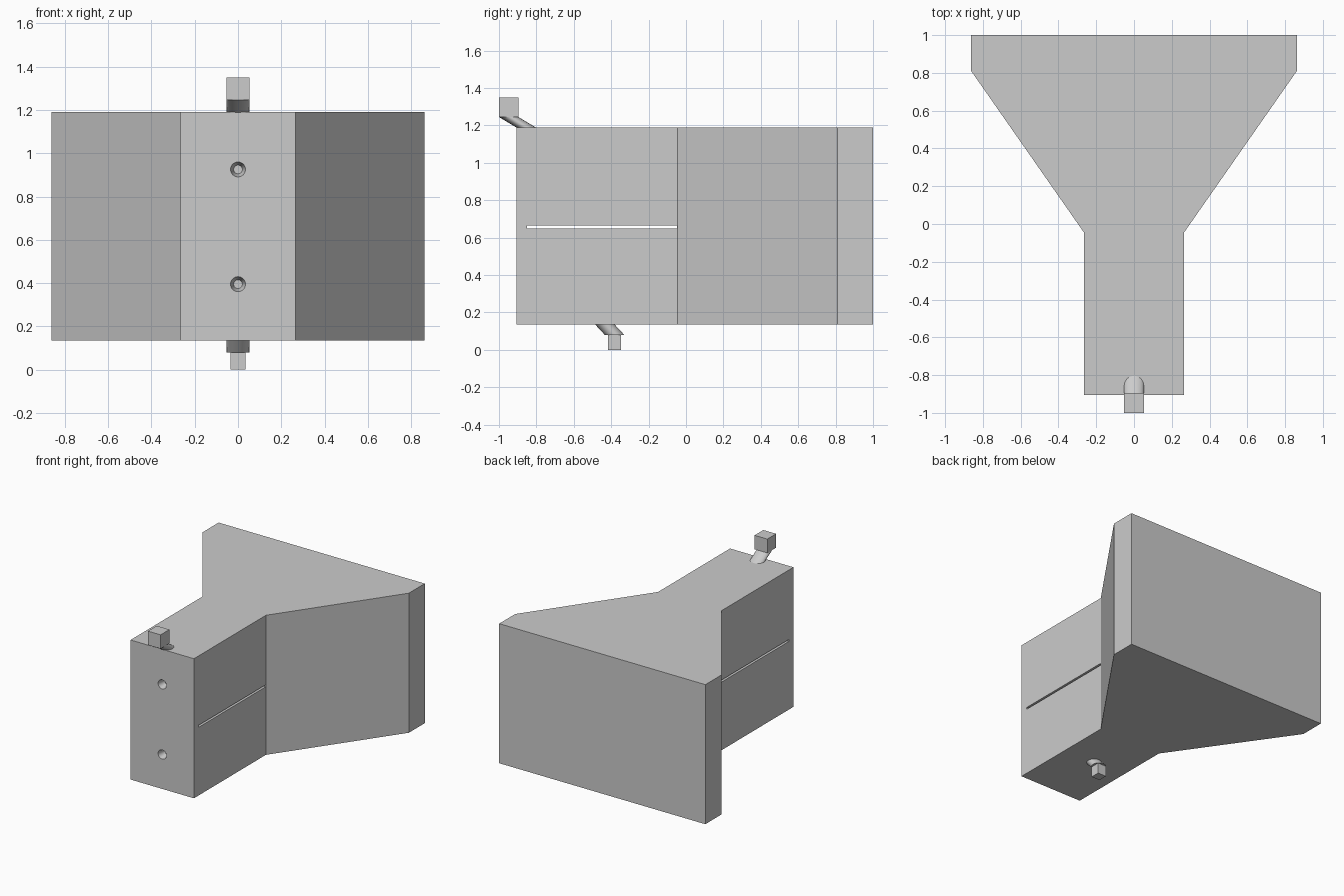
import bpy, bmesh, math
from mathutils import Matrix, Vector

if "Cube" in bpy.data.objects:
    bpy.data.objects.remove(bpy.data.objects["Cube"])

grey = bpy.data.materials.new("plain grey")
grey.use_nodes = True
grey.diffuse_color = (0.6, 0.6, 0.6, 1)
grey.node_tree.nodes["Principled BSDF"].inputs["Base Color"].default_value = (0.6, 0.6, 0.6, 1)

Z_LOW, Z_HIGH = 0.135, 1.19
NECK_X, BACK_X = 0.265, 0.862
FRONT_Y, NECK_Y, FLARE_Y, BACK_Y = -0.905, -0.045, 0.81, 1.0


def finish(name, bm):
    bmesh.ops.recalc_face_normals(bm, faces=bm.faces)
    mesh = bpy.data.meshes.new(name)
    bm.to_mesh(mesh)
    bm.free()
    mesh.materials.append(grey)
    obj = bpy.data.objects.new(name, mesh)
    bpy.context.collection.objects.link(obj)
    return obj


def box(name, low, high):
    low, high = Vector(low), Vector(high)
    bm = bmesh.new()
    bmesh.ops.create_cube(bm, size=1)
    bmesh.ops.scale(bm, vec=high - low, verts=bm.verts)
    bmesh.ops.translate(bm, vec=(low + high) / 2, verts=bm.verts)
    return finish(name, bm)


def smooth(obj):
    bpy.ops.object.select_all(action='DESELECT')
    obj.select_set(True)
    bpy.context.view_layer.objects.active = obj
    bpy.ops.object.shade_smooth_by_angle(angle=math.radians(30))


def slanted_stem(name, y_low, z_low, y_high, z_high, radius):
    # round column with level ends, sheared along y
    bm = bmesh.new()
    bmesh.ops.create_cone(bm, cap_ends=True, segments=32, radius1=radius,
                          radius2=radius, depth=z_high - z_low)
    for v in bm.verts:
        v.co.y += y_low if v.co.z < 0 else y_high
        v.co.z += (z_low + z_high) / 2
    smooth(finish(name, bm))


def hole_cutter(z):
    # tapered plug, wide at the front face
    bm = bmesh.new()
    bmesh.ops.create_cone(bm, cap_ends=True, segments=32, radius1=0.035,
                          radius2=0.02, depth=0.06)
    bmesh.ops.transform(bm, verts=bm.verts, matrix=Matrix.Translation(
        (0, FRONT_Y + 0.028, z)) @ Matrix.Rotation(-math.pi / 2, 4, 'X'))
    return finish("hole_cutter", bm)


# Body: mirrored plan outline, extruded upward
half = [(NECK_X, FRONT_Y), (NECK_X, NECK_Y), (BACK_X, FLARE_Y), (BACK_X, BACK_Y)]
outline = half + [(-x, y) for x, y in reversed(half)]
bm = bmesh.new()
base = bm.faces.new([bm.verts.new((x, y, Z_LOW)) for x, y in outline])
top = bmesh.ops.extrude_face_region(bm, geom=[base])["geom"]
bmesh.ops.translate(bm, vec=(0, 0, Z_HIGH - Z_LOW),
                    verts=[g for g in top if isinstance(g, bmesh.types.BMVert)])
body = finish("body", bm)

# Through slot in the neck and two tapered holes in the front
cutters = [box("slot_cutter", (-0.4, -0.85, 0.65), (0.4, NECK_Y - 0.002, 0.665)),
           hole_cutter(0.925), hole_cutter(0.395)]
for cutter in cutters:
    mod = body.modifiers.new("cut", 'BOOLEAN')
    mod.operation = 'DIFFERENCE'
    mod.solver = 'EXACT'
    mod.object = cutter
cut_mesh = bpy.data.meshes.new_from_object(
    body.evaluated_get(bpy.context.evaluated_depsgraph_get()))
body.modifiers.clear()
body.data = cut_mesh
for cutter in cutters:
    bpy.data.objects.remove(cutter)
smooth(body)

# Top fitting
slanted_stem("top_stem", -0.853, Z_HIGH - 0.002, -0.948, 1.245, 0.052)
box("top_block", (-0.053, -1.0, 1.245), (0.053, -0.895, 1.35))

# Bottom fitting
slanted_stem("bottom_stem", -0.382, 0.08, -0.435, Z_LOW + 0.002, 0.052)
box("bottom_block", (-0.035, -0.417, 0), (0.035, -0.347, 0.08))
